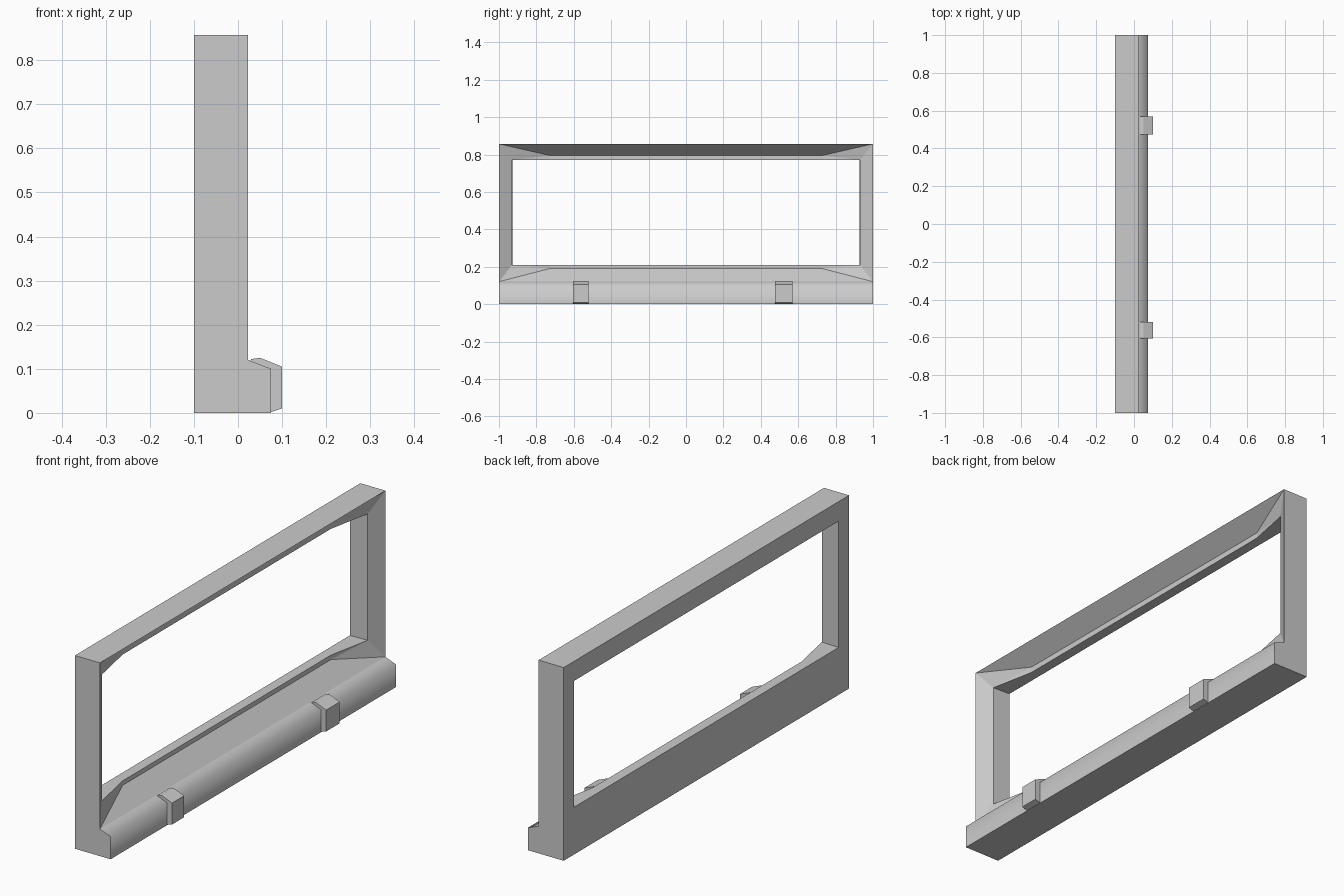
import bpy, bmesh

if "Cube" in bpy.data.objects:
    bpy.data.objects.remove(bpy.data.objects["Cube"])


def make_object(name, bm):
    bmesh.ops.recalc_face_normals(bm, faces=bm.faces)
    mesh = bpy.data.meshes.new(name)
    bm.to_mesh(mesh)
    bm.free()
    ob = bpy.data.objects.new(name, mesh)
    bpy.context.collection.objects.link(ob)
    return ob


def extrude_profile(name, profile, y0, y1):
    bm = bmesh.new()
    face = bm.faces.new([bm.verts.new((x, y0, z)) for x, z in profile])
    new = bmesh.ops.extrude_face_region(bm, geom=[face])["geom"]
    verts = [g for g in new if isinstance(g, bmesh.types.BMVert)]
    bmesh.ops.translate(bm, verts=verts, vec=(0, y1 - y0, 0))
    return make_object(name, bm)


# Window frame: key points of one half, mirrored across y
back, front, deep, mid = -0.1, 0.023, -0.055, -0.015
z_top, z_rim = 0.857, 0.12
points = {
    # back outline and back edge of the opening
    "a0": (back, 0, 0), "a1": (back, 1, 0), "a2": (back, 1, z_top), "a3": (back, 0, z_top),
    "b0": (back, 0, .21), "b1": (back, .927, .21), "b2": (back, .927, .77), "b3": (back, 0, .77),
    # front edge of the opening
    "f0": (deep, 0, .21), "f1": (deep, .73, .21), "f2": (mid, .93, .21),
    "f3": (mid, .93, .77), "f4": (deep, .73, .77), "f5": (deep, 0, .77),
    # foot of the sloped recess
    "r0": (deep, 0, .19), "r1": (deep, .73, .19), "r2": (deep, .73, .795), "r3": (deep, 0, .795),
    # outer front rim
    "o0": (front, 0, z_rim), "o1": (front, 1, z_rim), "o2": (front, 1, z_top), "o3": (front, 0, z_top),
    # protruding lower lip
    "l0": (.075, 0, .1), "l1": (.075, 1, .1), "l2": (.075, 0, 0), "l3": (.075, 1, 0),
}
faces = [
    "a0 a1 b1 b0", "a1 a2 b2 b1", "a2 a3 b3 b2",
    "b0 b1 f2 f1 f0", "b1 b2 f3 f2", "b2 b3 f5 f4 f3",
    "f0 f1 r1 r0", "f5 f4 r2 r3", "r0 r1 o1 o0", "r3 r2 o2 o3",
    "r1 f1 f2", "r1 f2 o1", "r2 f4 f3", "r2 f3 o2", "f2 f3 o2 o1",
    "a3 a2 o2 o3", "a0 a1 l3 l2", "a1 a2 o2 o1 l1 l3",
]
lip_faces = ["o0 o1 l1 l0", "l0 l1 l3 l2"]

bm = bmesh.new()
v = {name: bm.verts.new(co) for name, co in points.items()}
for row in faces + lip_faces:
    f = bm.faces.new([v[n] for n in row.split()])
    f.smooth = row in lip_faces
frame = make_object("window_frame", bm)
mirror = frame.modifiers.new("mirror", "MIRROR")
mirror.use_axis = (False, True, False)
mirror.use_clip = True

# Two latches wrapped over the lip
latch = [(.025, .11), (.03, .122), (.05, .125), (.1, .105), (.1, .01), (.075, .002), (.06, .002), (.06, .09)]
for i, (y0, y1) in enumerate([(-.605, -.52), (.475, .57)]):
    extrude_profile(f"latch_{i + 1}", latch, y0, y1)
